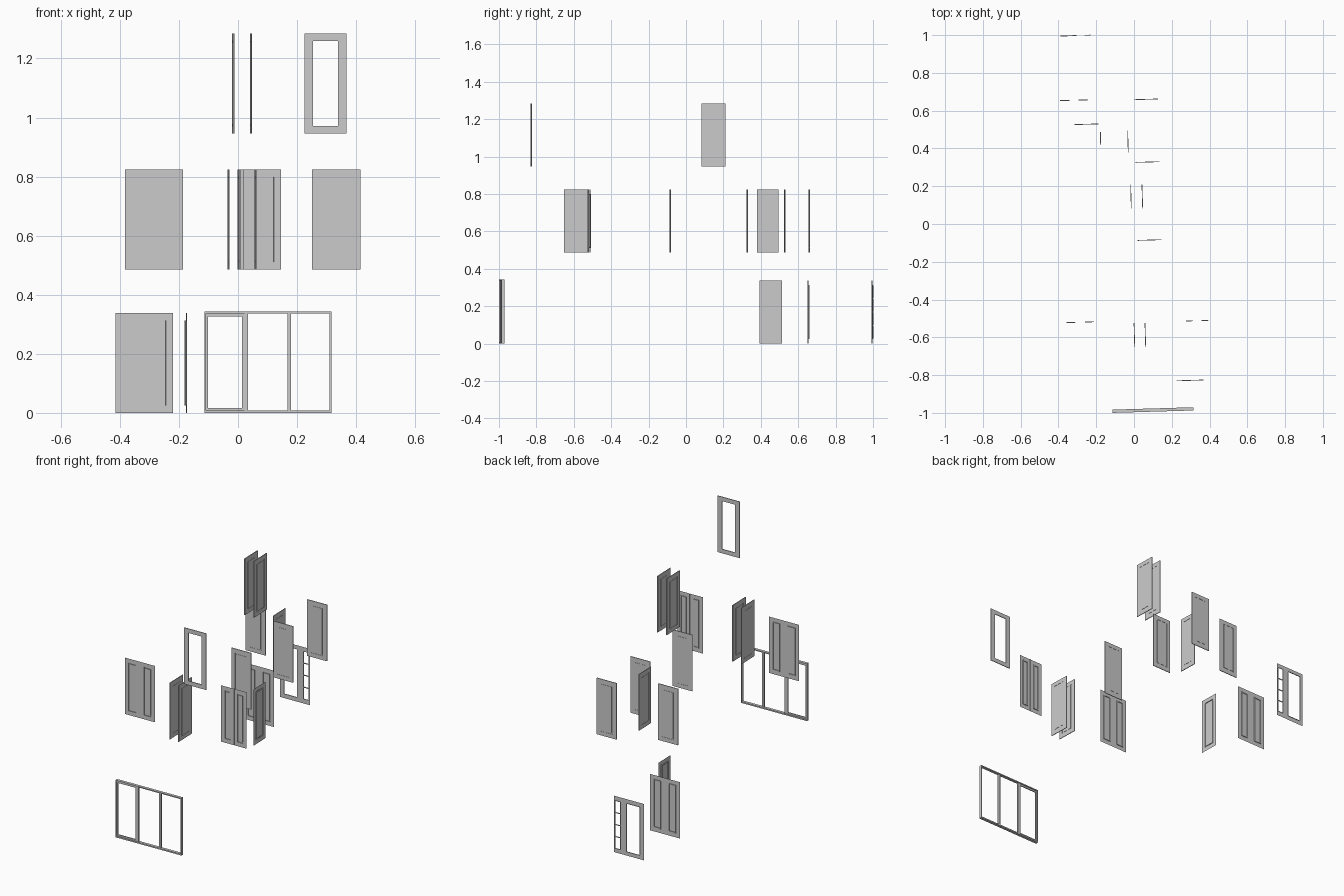
import bpy, bmesh, math
from mathutils import Matrix

if "Cube" in bpy.data.objects:
    bpy.data.objects.remove(bpy.data.objects["Cube"])

TILT = math.radians(1.7)      # the whole set is turned slightly
H = 0.338                     # leaf height
LO, HI = 0.025, 0.313         # bottom and top of panels inside a leaf
G = 0.0055                    # moulding groove width
D = 0.0045                    # groove / reveal depth
ROWS = (0.0, 0.486, 0.946)    # floor heights


def finish(name, bm, loc, turned=False):
    bmesh.ops.remove_doubles(bm, verts=bm.verts, dist=1e-5)
    me = bpy.data.meshes.new(name)
    bm.to_mesh(me)
    bm.free()
    ob = bpy.data.objects.new(name, me)
    bpy.context.collection.objects.link(ob)
    ang = TILT + (math.pi / 2 if turned else 0)
    ob.matrix_world = Matrix.Translation(loc) @ Matrix.Rotation(ang, 4, 'Z')
    return ob


def leaf(name, x, y, row, width, grooves=(), holes=(), thick=0.0, turned=False):
    """Door leaf cut into cells: grooves are recessed, holes are left open."""
    xs, zs = {-width / 2, width / 2}, {0.0, H}
    for a, b, lo, hi in grooves:
        xs |= {a, a + G, b - G, b}
        zs |= {lo, lo + G, hi - G, hi}
    for a, b, lo, hi in holes:
        xs |= {a, b}
        zs |= {lo, hi}
    xs, zs = sorted(xs), sorted(zs)
    deep = thick * 0.35 if thick else D

    def depth(i, j):
        if not (0 <= i < len(xs) - 1 and 0 <= j < len(zs) - 1):
            return 'out'
        u, v = (xs[i] + xs[i + 1]) / 2, (zs[j] + zs[j + 1]) / 2
        for a, b, lo, hi in holes:
            if a < u < b and lo < v < hi:
                return 'hole'
        for a, b, lo, hi in grooves:
            if a < u < b and lo < v < hi:
                inner = a + G < u < b - G and lo + G < v < hi - G
                return 0.0 if inner else deep
        return 0.0

    bm = bmesh.new()

    def quad(*pts):
        bm.faces.new([bm.verts.new(p) for p in pts])

    # (start, sign) for the front skin and, on solid leaves, the back skin
    skins = [(-thick / 2, 1)] + ([(thick / 2, -1)] if thick else [])
    for base, s in skins:
        for i in range(len(xs) - 1):
            for j in range(len(zs) - 1):
                d = depth(i, j)
                if isinstance(d, str):
                    continue
                x0, x1, z0, z1 = xs[i], xs[i + 1], zs[j], zs[j + 1]
                yy = base + s * d
                pts = [(x0, yy, z0), (x1, yy, z0), (x1, yy, z1), (x0, yy, z1)]
                quad(*(pts if s > 0 else pts[::-1]))
                sides = ((1, 0, x1, z0, x1, z1), (-1, 0, x0, z1, x0, z0),
                         (0, 1, x1, z1, x0, z1), (0, -1, x0, z0, x1, z0))
                for di, dj, ax, az, bx, bz in sides:
                    n = depth(i + di, j + dj)
                    if isinstance(n, str):
                        if s < 0 or (n == 'out' and not thick):
                            continue
                        end = base + (thick or D)
                    elif n > d:
                        end = base + s * n
                    else:
                        continue
                    p = [(ax, yy, az), (ax, end, az), (bx, end, bz), (bx, yy, bz)]
                    quad(*(p[::-1] if s > 0 else p))
    return finish(name, bm, (x, y, ROWS[row]), turned)


# single panelled doors
single = [(-0.039, 0.039, LO, HI)]
for k, (x, y) in enumerate([(0.064, 0.660), (0.072, 0.328), (0.082, -0.085), (-0.252, 0.528)]):
    leaf(f"front_door_{k}", x, y, 1, 0.128, single, thick=0.004)

# single doors facing sideways
for k, (x, y, row, w) in enumerate([(0.002, -0.588, 1, 0.128), (0.060, -0.588, 1, 0.128),
                                    (-0.032, 0.437, 1, 0.117),
                                    (-0.016, 0.146, 2, 0.128), (0.044, 0.146, 2, 0.128)]):
    leaf(f"side_door_{k}", x, y, row, w, single, thick=0.004, turned=True)
leaf("side_door_thin", -0.175, 0.453, 0, 0.119, [(-0.034, 0.034, LO, HI)], turned=True)

# double panelled doors
double = [(-0.073, -0.025, LO, HI), (0.025, 0.073, LO, HI)]
leaf("double_door_low", -0.3175, 0.653, 0, 0.195, double)
leaf("double_door_high", -0.285, -0.522, 1, 0.196, double)
leaf("split_double_door", 0.3325, -0.514, 1, 0.165,
     [(-0.058, -0.021, LO, HI), (0.025, 0.061, LO, HI), (0.001, 0.005, 0.0, H)])

# glazed door
leaf("glazed_door", 0.296, -0.828, 2, 0.143, holes=[(-0.043, 0.042, LO, HI)], thick=0.004)

# glazed door with a narrow barred side light
step = (HI - LO) / 4
panes = [(0.0555, 0.0875, LO + k * step + 0.002, LO + (k + 1) * step - 0.002) for k in range(4)]
leaf("glazed_door_with_sidelight", -0.3175, 0.995, 0, 0.195,
     holes=[(-0.0725, 0.0125, LO, HI)] + panes)


# three-light window frame
def bars(name, boxes, loc):
    bm = bmesh.new()
    for x0, x1, y0, y1, z0, z1 in boxes:
        m = Matrix.Translation(((x0 + x1) / 2, (y0 + y1) / 2, (z0 + z1) / 2))
        m = m @ Matrix.Diagonal((x1 - x0, y1 - y0, z1 - z0, 1))
        bmesh.ops.create_cube(bm, size=1, matrix=m)
    me_loc = loc
    return finish(name, bm, me_loc)


WH, W2, DP = 0.343, 0.215, 0.0085
centre = (0.101, -0.985, 0)
bars("window_frame", [(-W2, -W2 + 0.006, -DP, DP, 0, WH), (W2 - 0.006, W2, -DP, DP, 0, WH),
                      (-W2 + 0.006, W2 - 0.006, -DP, DP, 0, 0.008),
                      (-W2 + 0.006, W2 - 0.006, -DP, DP, WH - 0.006, WH)], centre)
bars("window_mullions", [(-0.079, -0.067, -0.006, 0.006, 0.008, WH - 0.006),
                         (0.067, 0.079, -0.006, 0.006, 0.008, WH - 0.006)], centre)
bars("window_sash", [(-0.209, -0.203, -0.003, 0.003, 0.008, 0.337),
                     (-0.088, -0.079, -0.003, 0.003, 0.008, 0.337),
                     (-0.203, -0.088, -0.003, 0.003, 0.008, 0.017),
                     (-0.203, -0.088, -0.003, 0.003, 0.327, 0.337)], centre)
